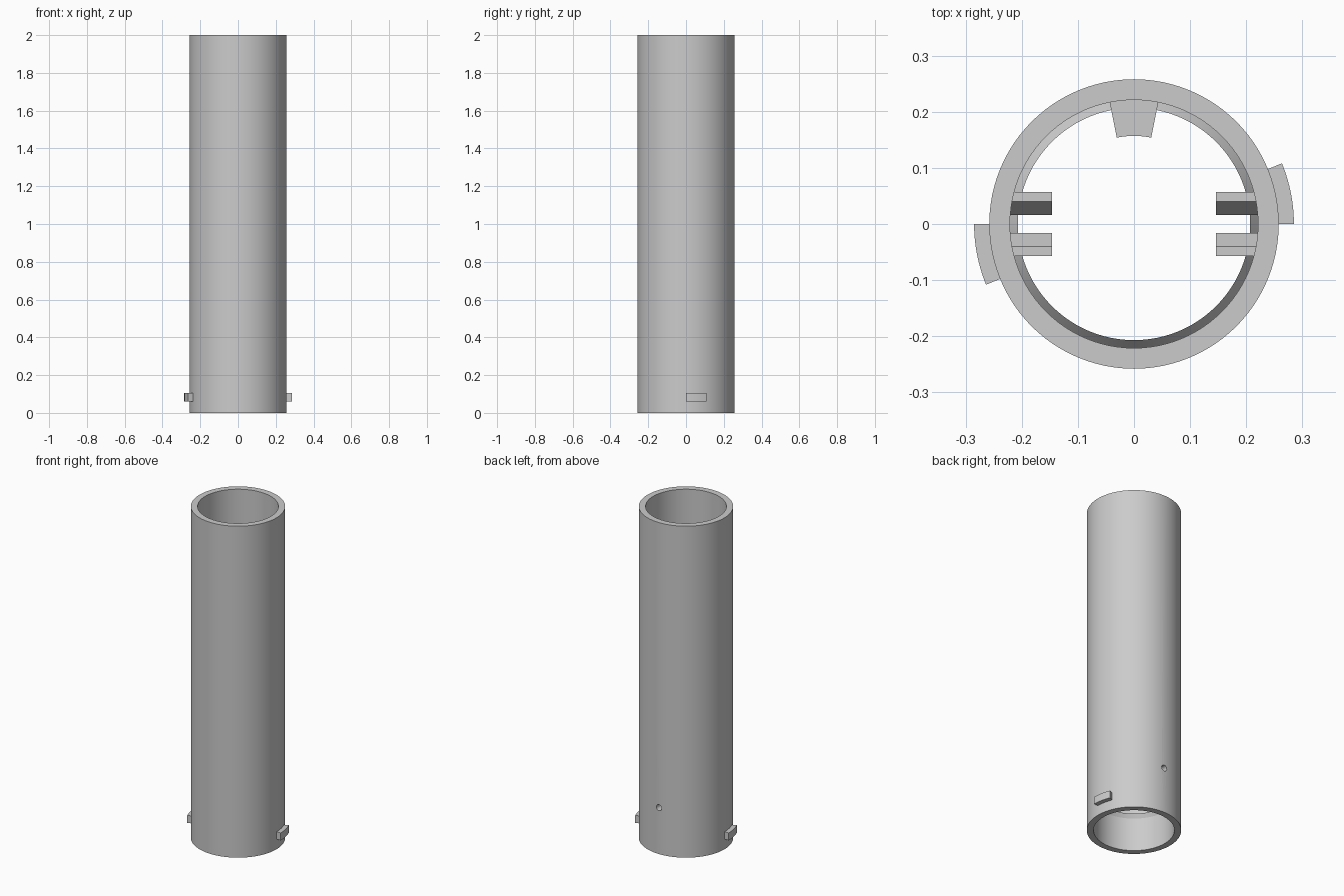
import bpy, bmesh, math
from math import cos, sin, radians

cube = bpy.data.objects.get("Cube")
if cube:
    bpy.data.objects.remove(cube, do_unlink=True)

grey = bpy.data.materials.new("plain grey")
grey.use_nodes = True
COLOUR = (0.6, 0.6, 0.6, 1)
grey.diffuse_color = COLOUR
grey.node_tree.nodes["Principled BSDF"].inputs["Base Color"].default_value = COLOUR

OUTER, BORE = 0.258, 0.221
SEGMENTS = 96


def finish(name, bm):
    bmesh.ops.recalc_face_normals(bm, faces=bm.faces)
    mesh = bpy.data.meshes.new(name)
    bm.to_mesh(mesh)
    bm.free()
    obj = bpy.data.objects.new(name, mesh)
    bpy.context.collection.objects.link(obj)
    mesh.materials.append(grey)
    bpy.ops.object.select_all(action='DESELECT')
    obj.select_set(True)
    bpy.context.view_layer.objects.active = obj
    bpy.ops.object.shade_smooth_by_angle(angle=radians(25))
    return obj


def lathe(name, profile):
    """Revolve a closed (radius, height) outline about z."""
    bm = bmesh.new()
    rings = []
    for i in range(SEGMENTS):
        a = math.tau * i / SEGMENTS
        rings.append([bm.verts.new((r * cos(a), r * sin(a), z)) for r, z in profile])
    n = len(profile)
    for i in range(SEGMENTS):
        p, q = rings[i - 1], rings[i]
        for j in range(n):
            k = (j + 1) % n
            bm.faces.new((p[j], q[j], q[k], p[k]))
    return finish(name, bm)


def prism(name, outline, place, low, high):
    """Extrude a 2D outline; place(u, v, w) maps it into space."""
    bm = bmesh.new()
    a = [bm.verts.new(place(u, v, low)) for u, v in outline]
    b = [bm.verts.new(place(u, v, high)) for u, v in outline]
    bm.faces.new(a)
    bm.faces.new(b)
    for i in range(len(a)):
        bm.faces.new((a[i - 1], a[i], b[i], b[i - 1]))
    return finish(name, bm)


def sector(name, r0, r1, start, end, z0, z1, steps=8):
    """Curved block between two radii and two angles in degrees."""
    angles = [radians(start + (end - start) * i / steps) for i in range(steps + 1)]
    outline = [(r1 * cos(a), r1 * sin(a)) for a in angles]
    outline += [(r0 * cos(a), r0 * sin(a)) for a in reversed(angles)]
    return prism(name, outline, lambda u, v, w: (u, v, w), z0, z1)


# Main sleeve, open at both ends
tube = lathe("tube", [(OUTER, 0), (OUTER, 2), (BORE, 2), (BORE, 0)])

# Thin sloped lip inside the bore
lathe("inner_lip", [(BORE + 0.004, 0.195), (0.207, 0.225), (BORE + 0.004, 0.203)])

# Bayonet lugs on opposite sides near the bottom
for name, start in (("left_lug", 0), ("right_lug", 180)):
    sector(name, OUTER - 0.008, 0.285, start, start + 22.3, 0.06, 0.105)

# Wedge key on the back of the bore
key = sector("back_key", 0.157, BORE + 0.006, 78.7, 101.3, 0.23, 0.33)

# Paired guide rails with lead-in slopes, either side of a central slot
rail = [(0.016, 0.22), (0.057, 0.22), (0.057, 0.4), (0.04, 0.4), (0.016, 0.36)]
for side, sx in (("left", 1), ("right", -1)):
    for end, sy in (("back", 1), ("front", -1)):
        prism(f"{side}_{end}_rail", rail,
              lambda u, v, w: (sx * w, sy * u, v), 0.146, BORE + 0.002)

# Screw hole through the back wall and key
bpy.ops.mesh.primitive_cylinder_add(vertices=32, radius=0.018, depth=0.2,
                                    location=(0, 0.22, 0.28),
                                    rotation=(math.pi / 2, 0, 0))
cutter = bpy.context.object
cutter.name = "screw_hole_cutter"
cutter.data.materials.append(grey)
for obj in (tube, key):
    cut = obj.modifiers.new("screw hole", 'BOOLEAN')
    cut.operation = 'DIFFERENCE'
    cut.solver = 'EXACT'
    cut.object = cutter
    bpy.context.view_layer.objects.active = obj
    bpy.ops.object.modifier_apply(modifier=cut.name)
bpy.data.objects.remove(cutter, do_unlink=True)
